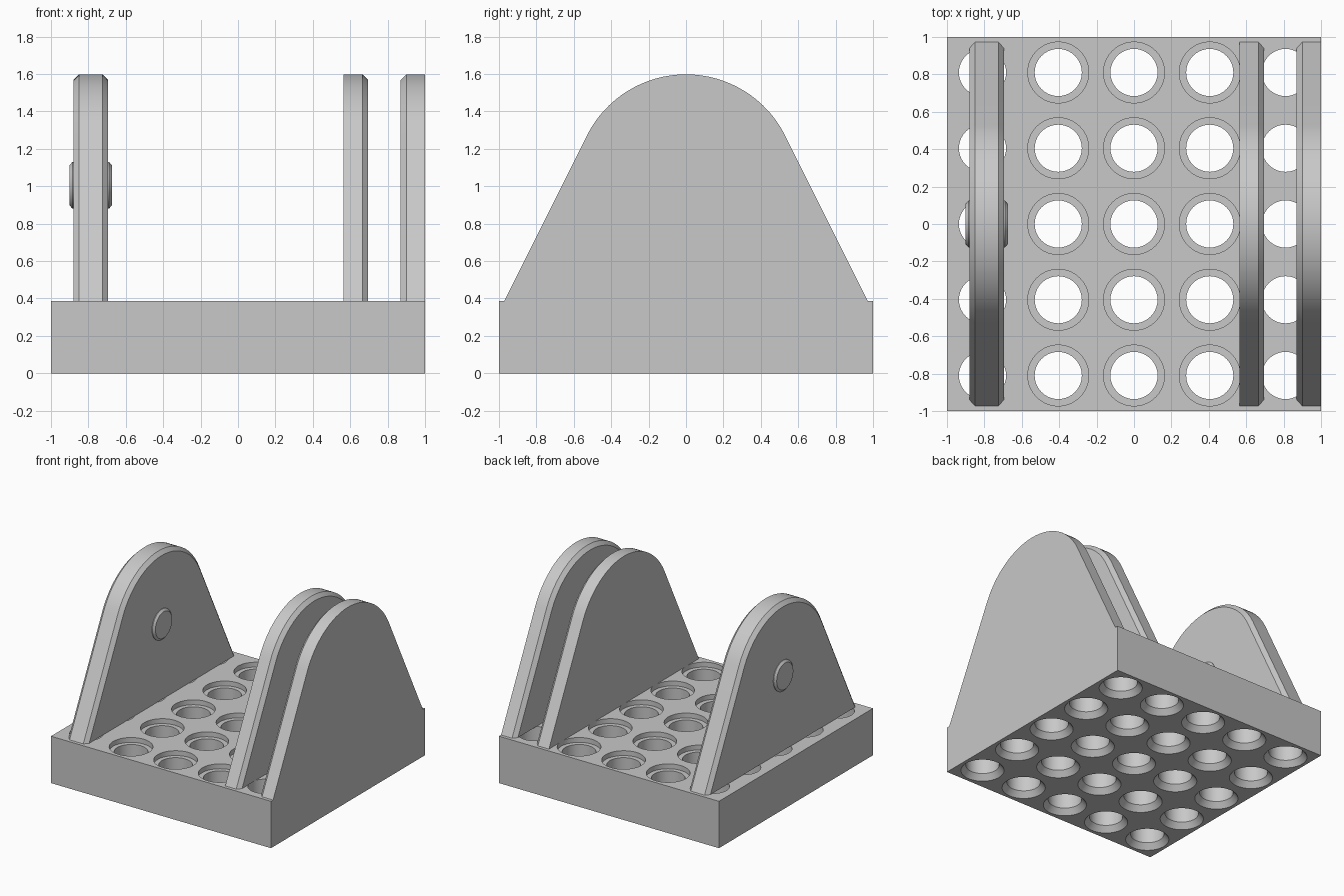
import bpy, bmesh, math

if "Cube" in bpy.data.objects:
    bpy.data.objects.remove(bpy.data.objects["Cube"], do_unlink=True)

grey = bpy.data.materials.new("plain_grey")
grey.use_nodes = True
GREY = (0.58, 0.58, 0.58, 1)
grey.diffuse_color = GREY
grey.node_tree.nodes["Principled BSDF"].inputs["Base Color"].default_value = GREY

BASE_TOP = 0.385
PIVOT_Z = 1.005
EAR_RADIUS = 0.593
CHAMFER = 0.03
PITCH = 0.405
BORE, RIM = 0.126, 0.163


def make_object(name, bm):
    bmesh.ops.recalc_face_normals(bm, faces=bm.faces)
    mesh = bpy.data.meshes.new(name)
    bm.to_mesh(mesh)
    bm.free()
    mesh.materials.append(grey)
    ob = bpy.data.objects.new(name, mesh)
    bpy.context.collection.objects.link(ob)
    return ob


def select_only(ob):
    bpy.ops.object.select_all(action='DESELECT')
    ob.select_set(True)
    bpy.context.view_layer.objects.active = ob


def smooth(ob):
    select_only(ob)
    bpy.ops.object.shade_smooth_by_angle(angle=math.radians(25))


def subtract(ob, cutter):
    select_only(ob)
    mod = ob.modifiers.new("cut", 'BOOLEAN')
    mod.operation, mod.solver, mod.object = 'DIFFERENCE', 'EXACT', cutter
    bpy.ops.object.modifier_apply(modifier=mod.name)
    bpy.data.objects.remove(cutter, do_unlink=True)


def loft(bm, rings):
    """Skin a list of equal-length point rings and cap both ends."""
    loops = [[bm.verts.new(p) for p in ring] for ring in rings]
    n = len(loops[0])
    for a, b in zip(loops, loops[1:]):
        for i in range(n):
            j = (i + 1) % n
            bm.faces.new((a[i], a[j], b[j], b[i]))
    bm.faces.new(loops[0])
    bm.faces.new(loops[-1])


def circle(r, n=40):
    return [(r * math.cos(2 * math.pi * i / n), r * math.sin(2 * math.pi * i / n))
            for i in range(n)]


def ear_outline(inset):
    """Round-topped tapered outline in y, z; flanks are tangent to the arc."""
    r = EAR_RADIUS - inset
    start = math.atan(0.5)
    pts = []
    for i in range(33):
        a = start + (math.pi - 2 * start) * i / 32
        pts.append((r * math.cos(a), PIVOT_Z + r * math.sin(a)))
    foot = pts[0][0] + (pts[0][1] - BASE_TOP) / 2
    return [(foot, BASE_TOP)] + pts + [(-foot, BASE_TOP)]


def ear(name, x0, x1, bevel_low, bevel_high):
    stations = [(x0, CHAMFER), (x0 + CHAMFER, 0)] if bevel_low else [(x0, 0)]
    stations += [(x1 - CHAMFER, 0), (x1, CHAMFER)] if bevel_high else [(x1, 0)]
    bm = bmesh.new()
    loft(bm, [[(x, y, z) for y, z in ear_outline(inset)] for x, inset in stations])
    return make_object(name, bm)


def disc(name, stations):
    bm = bmesh.new()
    loft(bm, [[(x, y, z + PIVOT_Z) for y, z in circle(r)] for x, r in stations])
    return make_object(name, bm)


# Base block with a grid of holes, recessed at the top, flared at the bottom
bm = bmesh.new()
bmesh.ops.create_cube(bm, size=1)
for v in bm.verts:
    v.co = (v.co.x * 2, v.co.y * 2, (v.co.z + 0.5) * BASE_TOP)
base = make_object("base_block", bm)

bm = bmesh.new()
for col in range(-2, 3):
    for row in range(-2, 3):
        profile = [(-0.05, RIM), (0, RIM), (0.045, BORE)]
        if abs(col) < 2:
            profile += [(BASE_TOP - 0.04, BORE), (BASE_TOP - 0.04, RIM), (BASE_TOP + 0.05, RIM)]
        else:
            profile += [(BASE_TOP + 0.05, BORE)]
        loft(bm, [[(col * PITCH + x, row * PITCH + y, z) for x, y in circle(r)]
                  for z, r in profile])
subtract(base, make_object("hole_cutter", bm))
smooth(base)

# Single hinge ear with a snap stud on each face
single = ear("right_ear", -0.88, -0.695, True, True)
smooth(single)
for name, face, out in (("outer_stud", -0.88, -1), ("inner_stud", -0.695, 1)):
    stud = disc(name, [(face - out * 0.01, 0.125), (face + out * 0.005, 0.125),
                       (face + out * 0.02, 0.108)])
    smooth(stud)

# Pair of ears with shallow sockets facing the gap
for name, x0, x1, low, high in (("left_inner_ear", 0.565, 0.695, False, True),
                                ("left_outer_ear", 0.87, 1.0, True, False)):
    plate = ear(name, x0, x1, low, high)
    face, out = (x1, 1) if high else (x0, -1)
    socket = disc("socket_cutter", [(face + out * 0.02, 0.125), (face - out * 0.005, 0.125),
                                    (face - out * 0.02, 0.108)])
    subtract(plate, socket)
    smooth(plate)
